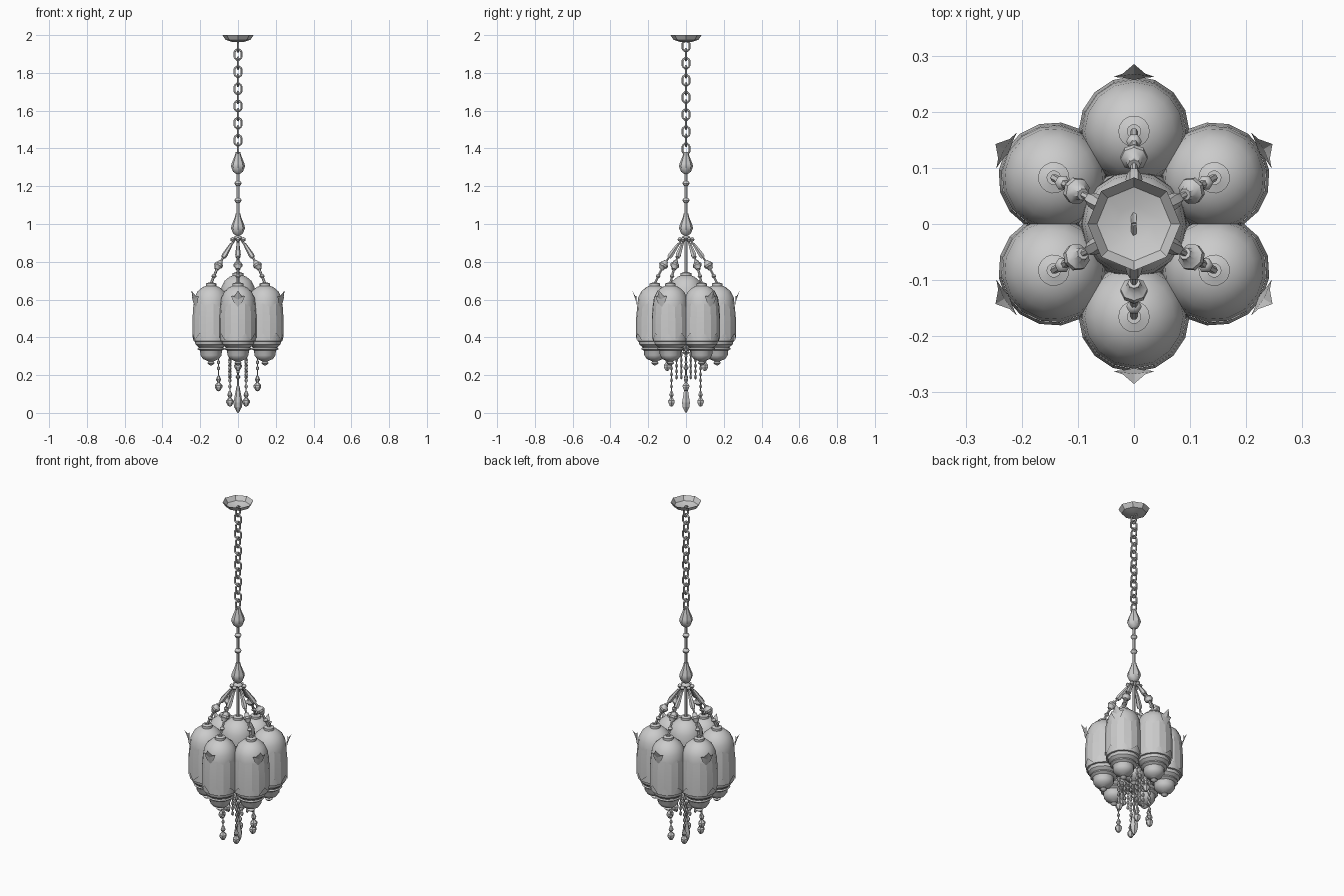
import bpy, bmesh, math
from mathutils import Vector, Matrix

if "Cube" in bpy.data.objects:
    bpy.data.objects.remove(bpy.data.objects["Cube"])


def finish(bm, name, angle=35):
    bmesh.ops.remove_doubles(bm, verts=bm.verts, dist=1e-5)
    me = bpy.data.meshes.new(name)
    bm.to_mesh(me)
    bm.free()
    ob = bpy.data.objects.new(name, me)
    bpy.context.collection.objects.link(ob)
    bpy.ops.object.select_all(action='DESELECT')
    ob.select_set(True)
    bpy.context.view_layer.objects.active = ob
    bpy.ops.object.shade_smooth_by_angle(angle=math.radians(angle))
    return ob


def lathe(bm, prof, n=8, mat=Matrix(), zig=None):
    # prof: (radius, z) from top to bottom; zig: {ring index: tooth height}
    rings = []
    for i, (r, z) in enumerate(prof):
        if r == 0:
            rings.append([bm.verts.new(mat @ Vector((0, 0, z)))] * n)
            continue
        ring = []
        for k in range(n):
            a = 2 * math.pi * k / n
            dz = zig[i] if zig and i in zig and k % 2 else 0
            ring.append(bm.verts.new(mat @ Vector((r * math.cos(a), r * math.sin(a), z + dz))))
        rings.append(ring)
    for a, b in zip(rings, rings[1:]):
        for k in range(n):
            q = []
            for v in (a[k], b[k], b[(k + 1) % n], a[(k + 1) % n]):
                if v not in q:
                    q.append(v)
            if len(q) > 2:
                bm.faces.new(q)


def along(p, q):
    # frame at p whose z axis points to q
    d = Vector(q) - Vector(p)
    return Matrix.Translation(p) @ d.to_track_quat('Z', 'Y').to_matrix().to_4x4(), d.length


def rod(bm, p, q, r, n=6):
    m, l = along(p, q)
    lathe(bm, [(0, l), (r, l), (r, 0), (0, 0)], n, m)


def bead(bm, p, r, h, n=6, mat=Matrix()):
    lathe(bm, [(0, h), (r * .75, h * .55), (r, 0), (r * .75, -h * .55), (0, -h)], n,
          mat @ Matrix.Translation(p))


def T(x, y, z):
    return Matrix.Translation((x, y, z))


# ceiling canopy: open octagonal bowl
bm = bmesh.new()
lathe(bm, [(.083, 2), (.066, 1.975), (.032, 1.964), (0, 1.962)], 8)
finish(bm, "ceiling_canopy")

# chain of alternating links
bm = bmesh.new()
top, bottom, count = 1.965, 1.375, 13
pitch = (top - bottom) / count
for i in range(count):
    zc = top - pitch * (i + .5)
    h = pitch * .5 + .009
    loop = [(0, h), (.019, h * .5), (.019, -h * .5), (0, -h), (-.019, -h * .5), (-.019, h * .5)]
    pts = [Vector((u, 0, zc + w)) if i % 2 else Vector((0, u, zc + w)) for u, w in loop]
    for a, b in zip(pts, pts[1:] + pts[:1]):
        rod(bm, a, b, .0055, 5)
finish(bm, "chain")

# stem with two teardrops and small beads
bm = bmesh.new()
for z in (1.265, .938):
    lathe(bm, [(0, .117), (.012, .117), (.016, .1), (.034, .055), (.037, .04), (.026, .012), (.01, 0), (0, 0)],
          8, T(0, 0, z))
rod(bm, (0, 0, .93), (0, 0, 1.28), .008)
for z in (1.215, 1.125):
    bead(bm, (0, 0, z), .019, .018, 8)
bead(bm, (0, 0, .925), .026, .016, 8)
rod(bm, (0, 0, .73), (0, 0, .93), .008)
finish(bm, "stem")

# lamp profiles
shade = [(.012, .69), (.028, .685), (.028, .672), (.045, .666), (.072, .643), (.088, .61),
         (.093, .57), (.093, .38), (.085, .378), (0, .378)]
sleeve = [(.0935, .56), (.099, .5), (.099, .385)]
cup = [(0, .38), (.086, .38), (.082, .362), (.068, .35), (.06, .345), (.06, .336),
       (.058, .333), (.056, .305), (.042, .285), (.022, .277), (.013, .272),
       (.02, .264), (.012, .256), (0, .25)]


def lamp(name, x, y, dz, ang):
    m = T(x, y, dz) @ Matrix.Rotation(ang, 4, 'Z')
    bm = bmesh.new()
    lathe(bm, shade, 16, m)
    finish(bm, name + "_shade")
    bm = bmesh.new()
    lathe(bm, sleeve, 16, m, {0: .02, 2: .035})
    finish(bm, name + "_sleeve", 20)
    bm = bmesh.new()
    lathe(bm, cup, 12, m)
    lathe(bm, [(.068, .347), (.072, .338), (.056, .328)], 12, m)
    finish(bm, name + "_cup")


R = .165
lamp("centre_lamp", 0, 0, .055, 0)
for k in range(6):
    ang = math.radians(30 + 60 * k)
    lamp(f"lamp_{k + 1}", R * math.cos(ang), R * math.sin(ang), 0, ang)
    rot = Matrix.Rotation(ang, 4, 'Z')

    # suspension arm, with tapered piece, disc bead and thin link
    bm = bmesh.new()

    def P(r, z):
        return rot @ Vector((r, 0, z))

    rod(bm, P(.015, .925), P(.118, .785), .006)
    rod(bm, P(.118, .785), P(.165, .685), .007)
    m, l = along(P(.04, .895), P(.09, .823))
    lathe(bm, [(0, l), (.012, l), (.015, l * .8), (.008, 0), (0, 0)], 6, m)
    m, l = along(P(.105, .805), P(.132, .76))
    lathe(bm, [(0, l), (.012, l), (.017, l * .75), (.024, l * .6), (.024, l * .4), (.015, l * .25),
               (.011, 0), (0, 0)], 8, m)
    bead(bm, P(.033, .918), .013, .013)
    bead(bm, P(.147, .724), .014, .012)
    finish(bm, f"arm_{k + 1}")

    # leaf ornament leaning outwards
    bm = bmesh.new()
    half = [(0, .257, .56), (.022, .261, .585), (.037, .262, .62), (.02, .268, .617), (0, .285, .648)]
    c = (0, .267, .6)
    for s in (1, -1):
        vs = [bm.verts.new(P(o, z) + rot @ Vector((0, s * x, 0))) for x, o, z in half]
        mid = bm.verts.new(P(c[1], c[2]))
        for a, b in zip(vs, vs[1:]):
            bm.faces.new((mid, a, b) if s > 0 else (mid, b, a))
    finish(bm, f"leaf_{k + 1}", 20)


# hanging strands: beads, ring and faceted drop
def strand(name, x, y, z0, z1):
    bm = bmesh.new()
    rod(bm, (x, y, z1 + .06), (x, y, z0), .003, 4)
    n = max(1, round((z0 - z1 - .09) / .032))
    for i in range(n):
        bead(bm, (x, y, z0 - .016 - i * .032), .009, .013)
    lathe(bm, [(0, .08), (.006, .078), (.014, .058), (.006, .043), (.01, .04), (.02, .028),
               (.02, .018), (.01, 0), (0, -.004)], 6, T(x, y, z1))
    finish(bm, name, 20)


for i, (sx, sy) in enumerate(((1, 1), (1, -1), (-1, 1), (-1, -1))):
    strand(f"long_strand_{i + 1}", sx * .043, sy * .077, .38, .037)
for i, s in enumerate((1, -1)):
    strand(f"side_strand_{i + 1}", s * .103, 0, .38, .118)
    strand(f"short_strand_{i + 1}", 0, s * .1, .36, .225)

# inner beaded fringe
bm = bmesh.new()
for k in range(6):
    a = math.radians(30 + 60 * k)
    x, y = .05 * math.cos(a), .05 * math.sin(a)
    rod(bm, (x, y, .18), (x, y, .4), .003, 4)
    for i in range(7):
        bead(bm, (x, y, .19 + i * .03), .009, .014)
finish(bm, "inner_fringe", 20)

# centre pendant crystal
bm = bmesh.new()
rod(bm, (0, 0, .14), (0, 0, .32), .005)
bead(bm, (0, 0, .24), .016, .016)
bead(bm, (0, 0, .19), .013, .013)
lathe(bm, [(0, .15), (.008, .14), (.024, .055), (.02, .03), (.006, .003), (0, 0)], 6)
finish(bm, "centre_pendant", 15)
